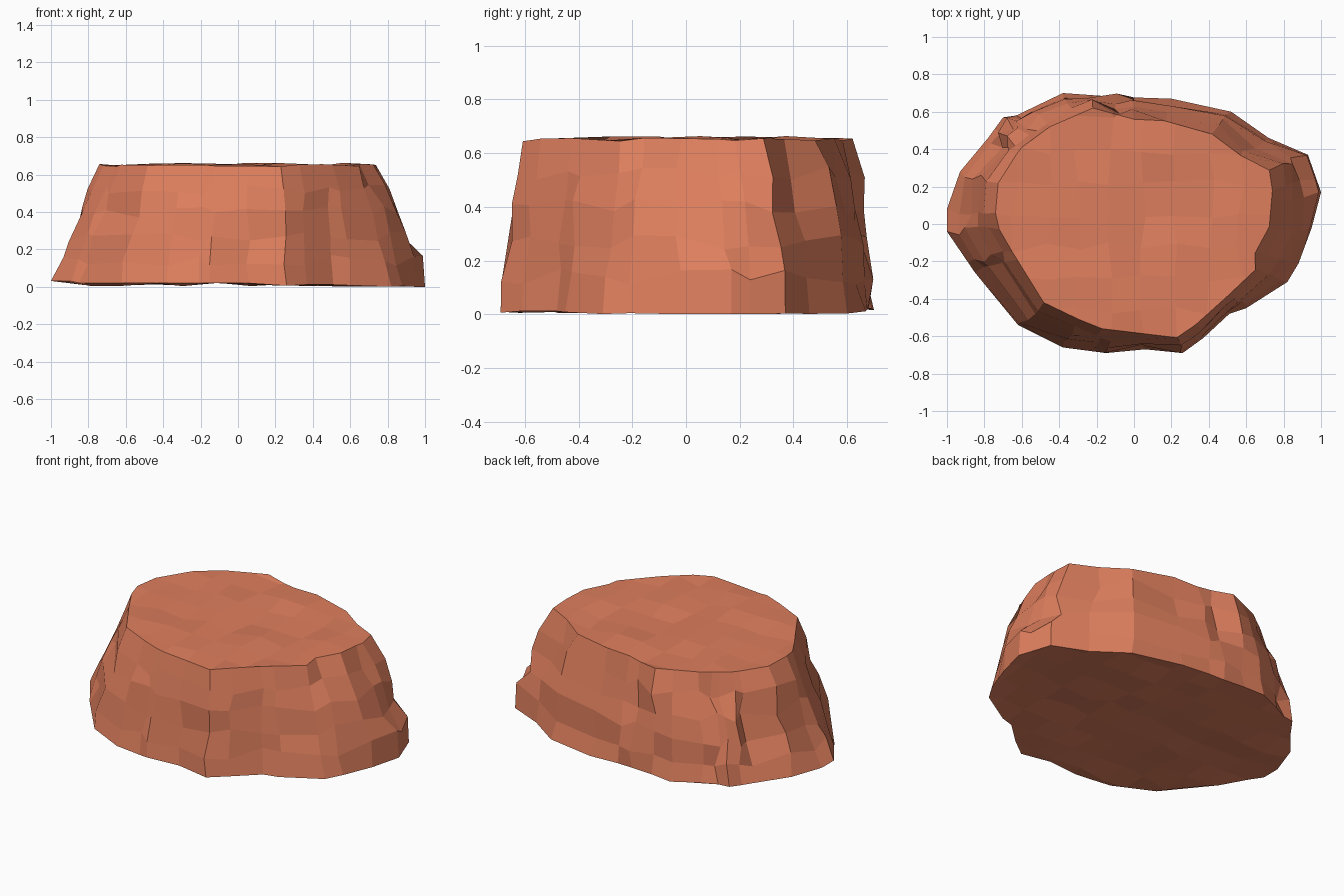
import bpy, bmesh, math, random
from mathutils import Vector

if "Cube" in bpy.data.objects:
    bpy.data.objects.remove(bpy.data.objects["Cube"])

random.seed(4)

# Outlines of the foot and of the flat top, counter-clockwise
FOOT = [(1.0, .17), (.93, .37), (.72, .46), (.52, .60), (.2, .67), (-.1, .68), (-.38, .70),
        (-.63, .58), (-.70, .57), (-.78, .46), (-.93, .28), (-1, .08), (-1, -.04), (-.85, -.26),
        (-.62, -.54), (-.38, -.66), (-.15, -.69), (.06, -.67), (.26, -.69), (.37, -.61),
        (.51, -.48), (.60, -.45), (.82, -.31), (.88, -.21), (.95, -.02)]
TOP = [(.74, .18), (.72, .31), (.56, .37), (.42, .48), (.2, .55), (0, .56), (-.22, .62),
       (-.45, .52), (-.6, .41), (-.72, .25), (-.75, .1), (-.72, -.03), (-.65, -.15),
       (-.47, -.44), (-.17, -.56), (.25, -.61), (.65, -.25), (.63, -.18), (.72, -.05)]
# Height and how far the wall has moved from foot to top
LEVELS = [(.015, 0), (.14, .12), (.27, .30), (.40, .52), (.52, .74), (.65, 1)]


def angle(p):
    return math.atan2(p[1], p[0]) % math.tau


def radius(outline, a):
    """Distance from the centre to the outline in direction a."""
    d = Vector((math.cos(a), math.sin(a)))
    best = 0
    for p, q in zip(outline, outline[1:] + outline[:1]):
        p, e = Vector(p), Vector(q) - Vector(p)
        den = d.x * e.y - d.y * e.x
        if abs(den) > 1e-9:
            t, s = (p.x * e.y - p.y * e.x) / den, (p.x * d.y - p.y * d.x) / den
            if t > 0 and -1e-6 <= s <= 1 + 1e-6:
                best = max(best, t)
    return best


# Directions: every foot corner, plus top corners that are not too close
angles = [angle(p) for p in FOOT]
for p in TOP:
    if min(abs(angle(p) - a) for a in angles) > .06:
        angles.append(angle(p))
angles.sort()

# Rough sloping wall
bm = bmesh.new()
rows = []
for k, (z, t) in enumerate(LEVELS):
    row = []
    for a in angles:
        inner = 0 < k < len(LEVELS) - 1
        craggy = .028 if math.sin(a) > .3 or abs(math.cos(a)) > .85 else .014
        blend = t
        if inner and math.cos(a) < -.85:
            blend = z / .65
        r = radius(FOOT, a) * (1 - blend) + radius(TOP, a) * blend
        jz = random.uniform(-.03, .03) if inner else random.uniform(-.007, .007)
        if inner:
            r += random.uniform(-craggy, craggy)
            a += random.uniform(-.025, .025)
        x = r * math.cos(a)
        if k == 0:
            jz -= .012 * x
        row.append(bm.verts.new((x, r * math.sin(a), max(0, z + jz))))
    rows.append(row)
n = len(angles)
for lo, hi in zip(rows, rows[1:]):
    for i in range(n):
        j = (i + 1) % n
        bm.faces.new((lo[i], lo[j], hi[j], hi[i]))

# Top and underside, cut into a patchwork grid with uneven heights
for ring, sign, height, rough in ((rows[-1], 1, .65, .014), (rows[0], -1, .018, .014)):
    rim = set(ring)
    cap = [bm.faces.new(ring if sign > 0 else ring[::-1])]
    for axis in (Vector((1, 0, 0)), Vector((0, 1, 0))):
        for i in range(-5, 6):
            edges = list({e for f in cap for e in f.edges})
            verts = list({v for f in cap for v in f.verts})
            bmesh.ops.bisect_plane(bm, geom=cap + edges + verts, dist=.03,
                                   plane_co=axis * (i * .17 + .05), plane_no=axis)
            bm.normal_update()
            cap = [f for f in bm.faces if f.normal.z * sign > .7
                   and abs(f.calc_center_median().z - height) < .04]
    for v in {v for f in cap for v in f.verts}:
        if v not in rim and all(f in cap for f in v.link_faces):
            v.co.z = height + random.uniform(-rough, rough)
            v.co.x += random.uniform(-.02, .02)
            v.co.y += random.uniform(-.02, .02)

bmesh.ops.recalc_face_normals(bm, faces=bm.faces[:])
low = min(v.co.z for v in bm.verts)
for v in bm.verts:
    v.co.z -= low
mesh = bpy.data.meshes.new("rock")
bm.to_mesh(mesh)
bm.free()
rock = bpy.data.objects.new("rock", mesh)
bpy.context.collection.objects.link(rock)

# Red sandstone colour
stone = bpy.data.materials.new("sandstone")
stone.diffuse_color = (.73, .21, .11, 1)
stone.use_nodes = True
stone.node_tree.nodes["Principled BSDF"].inputs["Base Color"].default_value = stone.diffuse_color
mesh.materials.append(stone)
